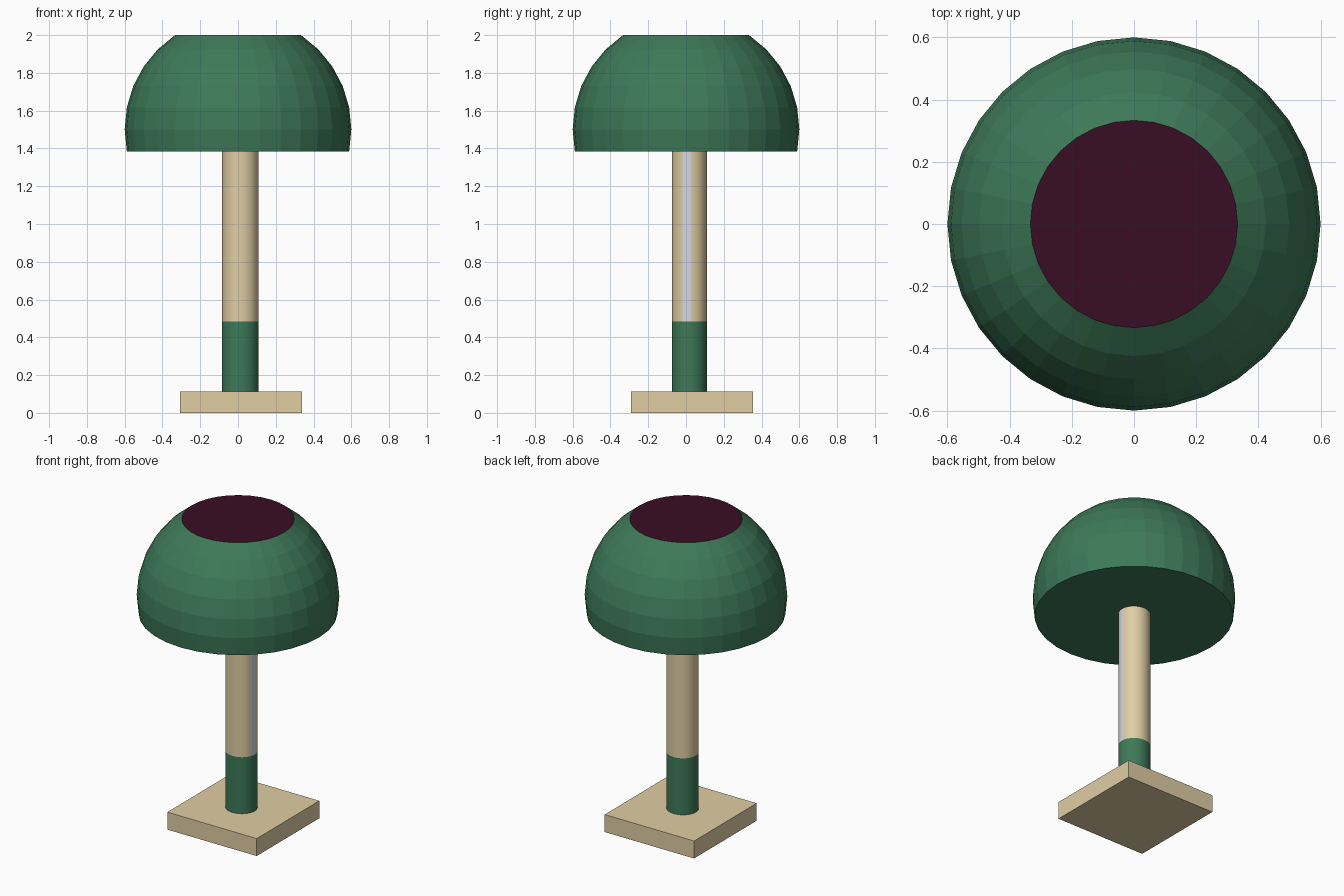
import bpy, bmesh, math

if "Cube" in bpy.data.objects:
    bpy.data.objects.remove(bpy.data.objects["Cube"])


def srgb(c):
    c /= 255
    return c / 12.92 if c <= 0.04045 else ((c + 0.055) / 1.055) ** 2.4


def make_mat(name, r, g, b):
    m = bpy.data.materials.new(name)
    m.diffuse_color = (srgb(r), srgb(g), srgb(b), 1)
    m.use_nodes = True
    m.node_tree.nodes["Principled BSDF"].inputs["Base Color"].default_value = m.diffuse_color
    return m


TAN = make_mat("tan", 224, 205, 164)
GREEN = make_mat("green", 61, 121, 88)
PLUM = make_mat("dark plum", 57, 14, 36)
GREY = make_mat("pale grey", 214, 214, 224)


def lathe(name, profile, segs, mats, centre=(0, 0), squash=1.0):
    """Stack rings of (radius, z) and close both ends with flat caps."""
    bm = bmesh.new()
    rings = []
    for r, z in profile:
        rings.append([bm.verts.new((centre[0] + r * math.cos(2 * math.pi * i / segs),
                                    centre[1] + r * squash * math.sin(2 * math.pi * i / segs), z))
                      for i in range(segs)])
    for a, b in zip(rings, rings[1:]):
        for i in range(segs):
            j = (i + 1) % segs
            bm.faces.new((a[i], a[j], b[j], b[i]))
    bm.faces.new(rings[0][::-1])
    bm.faces.new(rings[-1])
    bm.normal_update()
    me = bpy.data.meshes.new(name)
    bm.to_mesh(me)
    bm.free()
    ob = bpy.data.objects.new(name, me)
    bpy.context.collection.objects.link(ob)
    for m in mats:
        me.materials.append(m)
    return ob


# Square base plate
bpy.ops.mesh.primitive_cube_add(size=1, location=(0.016, 0.032, 0.057))
base = bpy.context.object
base.name = "base_plate"
base.scale = (0.646, 0.646, 0.114)
base.data.materials.append(TAN)

# Round post: green foot, tan shaft, narrow pale stripe on the +x side
PC = (0.012, 0.018)
post = lathe("post", [(0.096, 0.114), (0.096, 0.483), (0.096, 1.386)], 48,
             [TAN, GREEN, GREY], PC, 0.96)
for p in post.data.polygons:
    ang = math.degrees(math.atan2(p.center.y - PC[1], p.center.x - PC[0]))
    if p.center.z < 0.483:
        p.material_index = 1
    elif abs(p.normal.z) < 0.5 and -22.5 < ang < 7.5:
        p.material_index = 2
bpy.ops.object.select_all(action='DESELECT')
post.select_set(True)
bpy.context.view_layer.objects.active = post
bpy.ops.object.shade_smooth_by_angle(angle=math.radians(30))

# Faceted dome: slice of a sphere, dark flat top
step = math.radians(11.25)
dome = lathe("dome", [(0.6 * math.cos(k * step), 1.501 + 0.6 * math.sin(k * step))
                      for k in range(-1, 6)], 32, [GREEN, PLUM])
for p in dome.data.polygons:
    if p.normal.z > 0.99:
        p.material_index = 1
